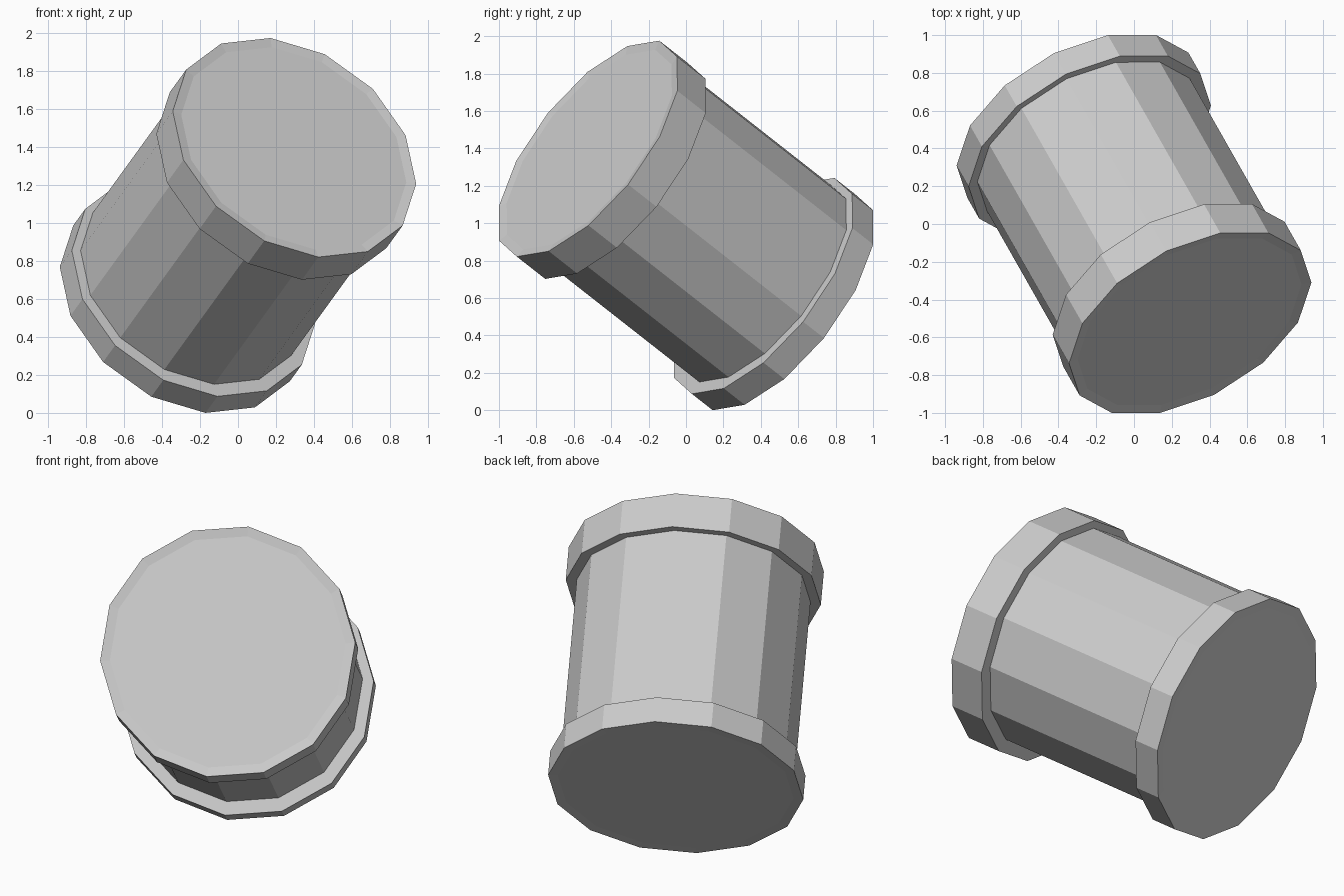
import bpy, bmesh, math
from mathutils import Vector

if "Cube" in bpy.data.objects:
    bpy.data.objects.remove(bpy.data.objects["Cube"])

SIDES = 14
HALF = 0.729
R, BODY = 0.703, 0.644
# (radius, position along axis, is barrel) from back end to front end
PROFILE = [
    (0.650, -HALF + 0.003, False),   # back face
    (R, -HALF, False),
    (R, -HALF + 0.155, False),       # back rim
    (BODY, -HALF + 0.155, True),
    (BODY, HALF - 0.212, True),      # barrel wall
    (R, HALF - 0.212, False),
    (R, HALF, False),                # front rim
    (0.650, HALF - 0.009, False),    # slightly dished front face
]

# tilted frame: axis runs forward, right and up
axis = Vector((0.408, -0.718, 0.563)).normalized()
u = Vector((0.63, 0.22, -0.196))
u = (u - axis * u.dot(axis)).normalized()
v = axis.cross(u)
up = (Vector((0, 0, 1)) - axis * axis.z).normalized()
barrel_shift = up * 0.017 - u * 0.003   # barrel sits slightly off-centre

# lathe the profile into a single closed shell
bm = bmesh.new()
rings = []
for r, t, barrel in PROFILE:
    c = axis * t + (barrel_shift if barrel else Vector())
    ring = []
    for i in range(SIDES):
        a = 2 * math.pi * i / SIDES
        ring.append(bm.verts.new(c + (u * math.cos(a) + v * math.sin(a)) * r))
    rings.append(ring)
for a, b in zip(rings, rings[1:]):
    for i in range(SIDES):
        j = (i + 1) % SIDES
        bm.faces.new((a[i], a[j], b[j], b[i]))
bm.faces.new(rings[0][::-1])
bm.faces.new(rings[-1])
bmesh.ops.recalc_face_normals(bm, faces=bm.faces)

# rest on the ground
low = min(p.co.z for p in bm.verts)
bmesh.ops.translate(bm, verts=bm.verts, vec=(0, 0, -low))

mesh = bpy.data.meshes.new("rimmed_canister")
bm.to_mesh(mesh)
bm.free()
bpy.context.collection.objects.link(bpy.data.objects.new("rimmed_canister", mesh))
